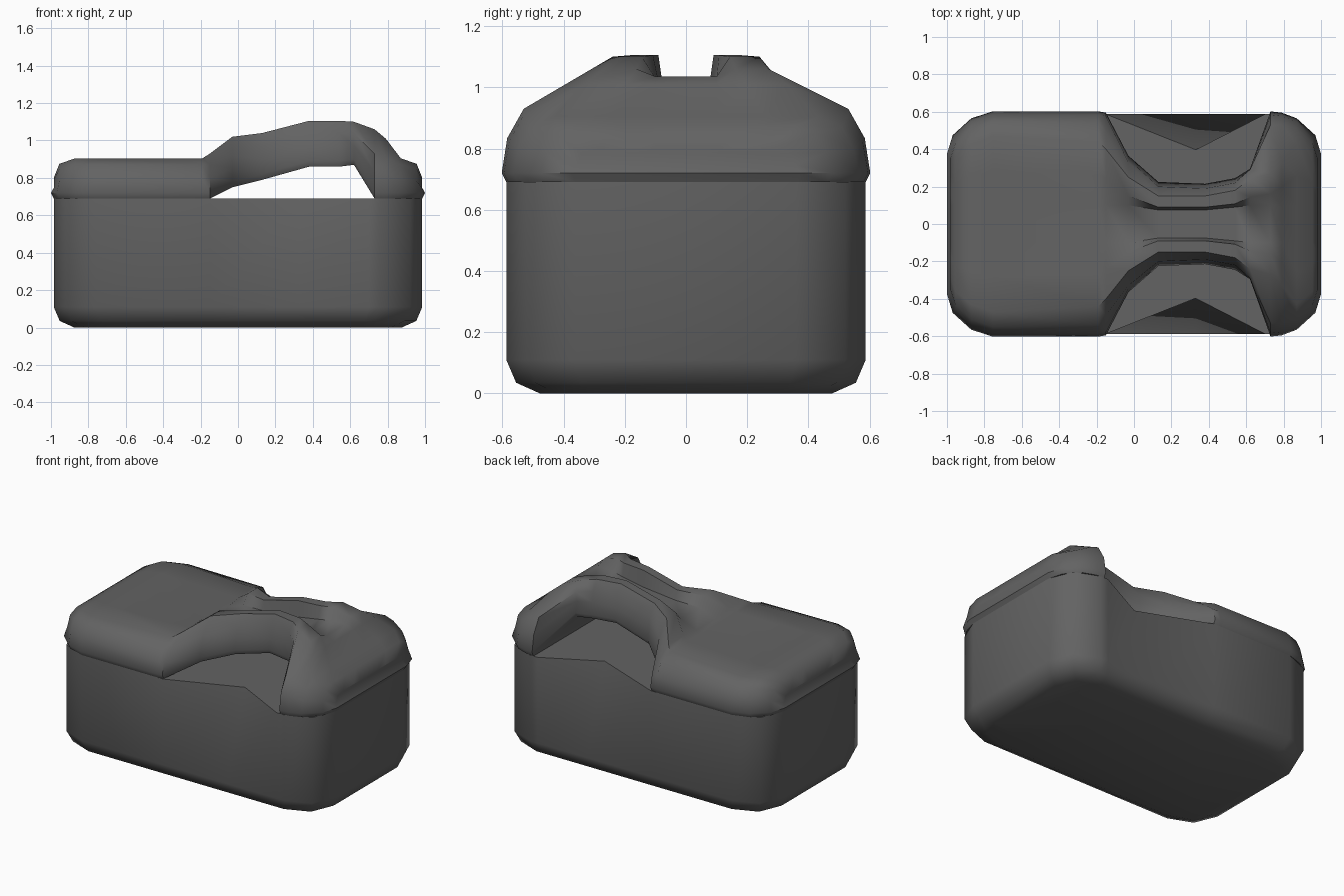
import bpy, bmesh, math

if "Cube" in bpy.data.objects:
    bpy.data.objects.remove(bpy.data.objects["Cube"])

grey = bpy.data.materials.new("dark_grey_plastic")
grey.diffuse_color = (0.125, 0.125, 0.125, 1)
grey.use_nodes = True
grey.node_tree.nodes["Principled BSDF"].inputs["Base Color"].default_value = grey.diffuse_color


def finish(name, bm, angle):
    bmesh.ops.recalc_face_normals(bm, faces=bm.faces)
    me = bpy.data.meshes.new(name)
    bm.to_mesh(me)
    bm.free()
    me.materials.append(grey)
    ob = bpy.data.objects.new(name, me)
    bpy.context.collection.objects.link(ob)
    bpy.ops.object.select_all(action='DESELECT')
    ob.select_set(True)
    bpy.context.view_layer.objects.active = ob
    bpy.ops.object.shade_smooth_by_angle(angle=math.radians(angle))
    return ob


# --- tub: rounded box, upper side walls pinched inward below the handle
def tub_ring(inset, z, pinch):
    right = [(.985, .36), (.92, .52), (.755, .587)]
    half = right + [(.70, .587), (.33, .587 - pinch), (-.15, .587)]
    half += [(-x, y) for x, y in reversed(right)]
    loop = half + [(x, -y) for x, y in reversed(half)]
    return [(x * (1 - inset / .985), y * (1 - inset / .587), z) for x, y in loop]


bm = bmesh.new()
rings = [[bm.verts.new(c) for c in tub_ring(*r)]
         for r in [(.11, 0, 0), (.032, .035, 0), (0, .11, 0), (0, .69, .19)]]
for a, b in zip(rings, rings[1:]):
    n = len(a)
    for i in range(n):
        bm.faces.new((a[i], a[(i + 1) % n], b[(i + 1) % n], b[i]))
bm.faces.new(rings[0])
bm.faces.new(rings[-1])
finish("tub", bm, 50)

# --- lid and handle: one loft along x
# x, half width, underside z, shoulder y, z, ridge y, ridge z, centre z
end = [
    (-.985, .36, .69, .34, .785, .28, .80, .80),
    (-.955, .46, .69, .43, .85, .36, .875, .875),
    (-.87, .55, .69, .51, .87, .43, .905, .905),
]
middle = [
    (-.755, .587, .69, .55, .87, .47, .905, .905),
    (-.19, .587, .69, .54, .87, .44, .905, .905),
    (-.15, .58, .69, .49, .87, .40, .93, .915),
    (-.03, .35, .75, .33, .92, .25, 1.02, .96),
    (.13, .21, .79, .20, .97, .15, 1.04, .975),
    (.38, .20, .86, .19, 1.02, .15, 1.105, 1.00),
    (.54, .23, .86, .22, 1.04, .18, 1.105, 1.02),
    (.62, .28, .87, .29, 1.04, .24, 1.10, 1.03),
    (.73, .587, .69, .53, .93, .27, 1.06, 1.035),
    (.79, .58, .69, .53, .91, .33, 1.01, 1.01),
]
stations = end + middle + [(-s[0],) + s[1:] for s in reversed(end)]


def section(x, w, zb, y3, z3, y4, zt, zc):
    lip_x = x * 1.015 if abs(x) > .9 else x
    half = [(x, w, zb), (lip_x, w + .015, zb + .03),
            (x, w - .003, zb + .6 * (z3 - zb)), (x, y3, z3), (x, y4, zt),
            (x, y4 * .6, zt), (x, min(.1, y4 * .5), zc)]
    return half + [(px, -y, z) for px, y, z in reversed(half)]


bm = bmesh.new()
rows = [[bm.verts.new(c) for c in section(*s)] for s in stations]
for a, b in zip(rows, rows[1:]):
    n = len(a)
    for i in range(n):
        bm.faces.new((a[i], a[(i + 1) % n], b[(i + 1) % n], b[i]))
for row in (rows[0], rows[-1]):
    for i in range(6):
        bm.faces.new((row[i], row[i + 1], row[-2 - i], row[-1 - i]))
finish("lid_with_handle", bm, 50)
